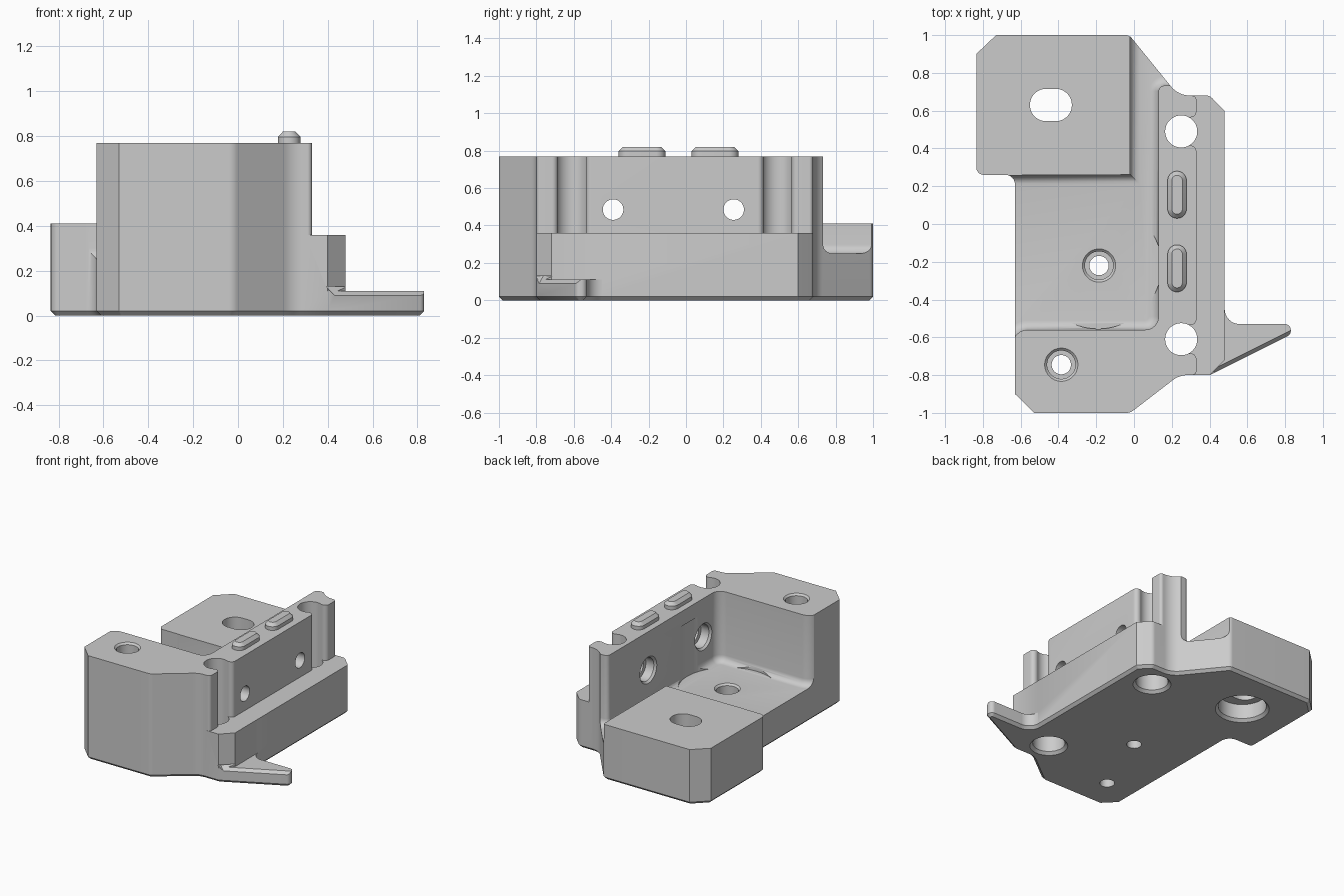
import bpy, bmesh, math
from mathutils import Vector, Matrix

if "Cube" in bpy.data.objects:
    bpy.data.objects.remove(bpy.data.objects["Cube"])

GREY = (0.6, 0.6, 0.6, 1)
grey = bpy.data.materials.new("plain grey")
grey.use_nodes = True
grey.diffuse_color = GREY
grey.node_tree.nodes["Principled BSDF"].inputs["Base Color"].default_value = GREY


def rounded(corners, steps=8):
    """Turn (x, y, radius) corners into a polygon with arcs."""
    pts = []
    n = len(corners)
    for i, c in enumerate(corners):
        p = Vector(c[:2])
        r = c[2] if len(c) > 2 else 0
        if not r:
            pts.append(p)
            continue
        u = (Vector(corners[i - 1][:2]) - p).normalized()
        v = (Vector(corners[(i + 1) % n][:2]) - p).normalized()
        half = u.angle(v) / 2
        centre = p + (u + v).normalized() * (r / math.sin(half))
        a = p + u * (r / math.tan(half)) - centre
        b = p + v * (r / math.tan(half)) - centre
        for k in range(steps + 1):
            pts.append(centre + a.lerp(b, k / steps).normalized() * r)
    return pts


def slot(x, y, r, dx=0, dy=0, seg=48):
    """Circle stretched by dx or dy on each side of its centre."""
    pts = []
    for k in range(seg):
        a = 2 * math.pi * (k + 0.5) / seg
        c, s = math.cos(a), math.sin(a)
        pts.append(Vector((x + r * c + math.copysign(dx, c), y + r * s + math.copysign(dy, s))))
    return pts


def inset(pts, d):
    out = []
    for i, p in enumerate(pts):
        e1 = (p - pts[i - 1]).normalized()
        e2 = (pts[(i + 1) % len(pts)] - p).normalized()
        n1, n2 = Vector((-e1.y, e1.x)), Vector((-e2.y, e2.x))
        out.append(p + (n1 + n2) * (d / (1 + n1.dot(n2))))
    return out


def prism(name, pts, levels, matrix=Matrix.Identity(4)):
    """Stack a counter-clockwise polygon at (z, inset) levels and cap both ends."""
    bm = bmesh.new()
    rings = [[bm.verts.new((p.x, p.y, z)) for p in inset(pts, d)] for z, d in levels]
    bm.faces.new(rings[0][::-1])
    bm.faces.new(rings[-1])
    n = len(pts)
    for lo, hi in zip(rings, rings[1:]):
        for i in range(n):
            j = (i + 1) % n
            bm.faces.new((lo[i], lo[j], hi[j], hi[i]))
    bm.transform(matrix)
    bm.normal_update()
    me = bpy.data.meshes.new(name)
    bm.to_mesh(me)
    bm.free()
    me.materials.append(grey)
    ob = bpy.data.objects.new(name, me)
    bpy.context.collection.objects.link(ob)
    return ob


def smooth(ob):
    bpy.ops.object.select_all(action="DESELECT")
    ob.select_set(True)
    bpy.context.view_layer.objects.active = ob
    bpy.ops.object.shade_smooth_by_angle(angle=math.radians(30))


def cut(pts, levels, matrix=Matrix.Identity(4)):
    """Subtract a prism from the body, with the first solver that gives a solid."""
    tool = prism("cutter", pts, levels, matrix)
    tool.hide_render = True
    bpy.context.view_layer.objects.active = body
    mod = body.modifiers.new("cut", "BOOLEAN")
    mod.operation, mod.object = "DIFFERENCE", tool
    for solver in ("EXACT", "MANIFOLD", "FLOAT"):
        mod.solver = solver
        bpy.context.view_layer.update()
        if body.evaluated_get(bpy.context.evaluated_depsgraph_get()).data.polygons:
            break
    bpy.ops.object.modifier_apply(modifier=mod.name)
    bpy.data.objects.remove(tool)


FLOOR, LEDGE, BLOCK, TOP, HIGH = 0.25, 0.36, 0.41, 0.77, 1.0

# Full-height blank with a chamfered underside
body = prism("bracket_body", rounded([
    (-0.835, 0.26, 0.04), (-0.63, 0.26, 0.05), (-0.63, -0.9), (-0.53, -1),
    (-0.02, -1, 0.06), (0.24, -0.8, 0.13), (0.4, -0.8), (0.83, -0.585, 0.03),
    (0.83, -0.53, 0.03), (0.48, -0.53, 0.08), (0.48, 0.6), (0.4, 0.68, 0.04),
    (0.235, 0.68, 0.13), (-0.025, 1, 0.04), (-0.73, 1), (-0.835, 0.9)]),
    [(0, 0.02), (0.02, 0), (TOP, 0)])

# Pocket with filleted floor, leaving the front block and the wall
R = 0.05
fillet = [(FLOOR + R * (1 - math.cos(a)), R * (1 - math.sin(a)))
          for a in [math.pi / 2 * k / 6 for k in range(7)]]
cut(rounded([(-1.2, -0.75), (-0.66, -0.75), (-0.632, -0.56, 0.08), (0.13, -0.56, 0.07),
             (0.13, 0.732, 0.03), (0.4, 0.735), (0.4, 1.2), (-0.02, 1.2),
             (-0.02, 0.261), (-1.2, 0.255)]), fillet + [(HIGH, 0)])

# Lower the back block
cut(rounded([(-1.2, 0.2), (0.01, 0.2), (0.01, 1.2), (-1.2, 1.2)]), [(BLOCK, 0), (HIGH, 0)])

# Outer ledge beside the wall, with notches opening into the two tall holes
HOLES = ((0.25, 0.49), (0.25, -0.61))
edge = [(0.3, 0.75), (0.3, 0.679), (0.33, 0.679, 0.02)]
for x, y in HOLES:
    edge += [(0.33, y + 0.075, 0.03), (x, y + 0.075), (x, y - 0.075), (0.33, y - 0.075, 0.03)]
edge += [(0.33, -0.799, 0.02), (0.3, -0.799), (0.3, -0.95), (1, -0.95), (1, 0.75)]
cut(rounded(edge), [(LEDGE, 0), (HIGH, 0)])

# Thin pointed tab at the side, with a chamfered front edge
cut(rounded([(0.35, -0.85), (0.95, -0.85), (0.95, -0.4), (0.5, -0.4), (0.48, -0.45),
             (0.48, -0.72)]), [(0.11, 0), (0.5, 0)])
cut(rounded([(0.43, -0.785), (0.47, -0.95), (0.95, -0.8), (0.95, -0.525)]),
    [(0.09, 0), (0.13, -0.04)])

# Tall holes with wide recesses underneath
for x, y in HOLES:
    cut(slot(x, y, 0.085), [(-0.1, 0), (HIGH, 0)])
    cut(slot(x, y, 0.11), [(-0.03, -0.05), (0.02, 0), (0.23, 0)])

# Slotted hole in the back block
cut(slot(-0.44, 0.63, 0.086, dx=0.025), [(-0.1, 0), (HIGH, 0)])
cut(slot(-0.44, 0.63, 0.165), [(-0.03, -0.05), (0.02, 0), (0.13, 0)])

# Round clearance in the wall around the floor screw
cut(slot(-0.19, -0.22, 0.335, seg=96), [(FLOOR + 0.002, 0), (0.66, 0)])

# Screw holes with chamfered counterbores
for x, y, z in ((-0.185, -0.22, FLOOR), (-0.385, -0.745, TOP)):
    cut(slot(x, y, 0.051), [(-0.1, 0), (HIGH, 0)])
    cut(slot(x, y, 0.075), [(0.15, 0), (z - 0.013, 0), (z + 0.02, -0.033)])

# Cross holes through the wall, wider on the inner side
for y in (-0.39, 0.255):
    along_x = Matrix.Translation((0, y, 0.485)) @ Matrix.Rotation(math.pi / 2, 4, "Y")
    cut(slot(0, 0, 0.055), [(0.05, 0), (0.5, 0)], along_x)
    cut(slot(0, 0, 0.085), [(0.1, -0.04), (0.145, 0), (0.21, 0)], along_x)
smooth(body)

# Two locating keys on top of the wall
for name, y in (("back_key", 0.155), ("front_key", -0.235)):
    smooth(prism(name, slot(0.228, y, 0.05, dy=0.075), [(TOP - 0.01, 0), (0.797, 0), (0.82, 0.022)]))
